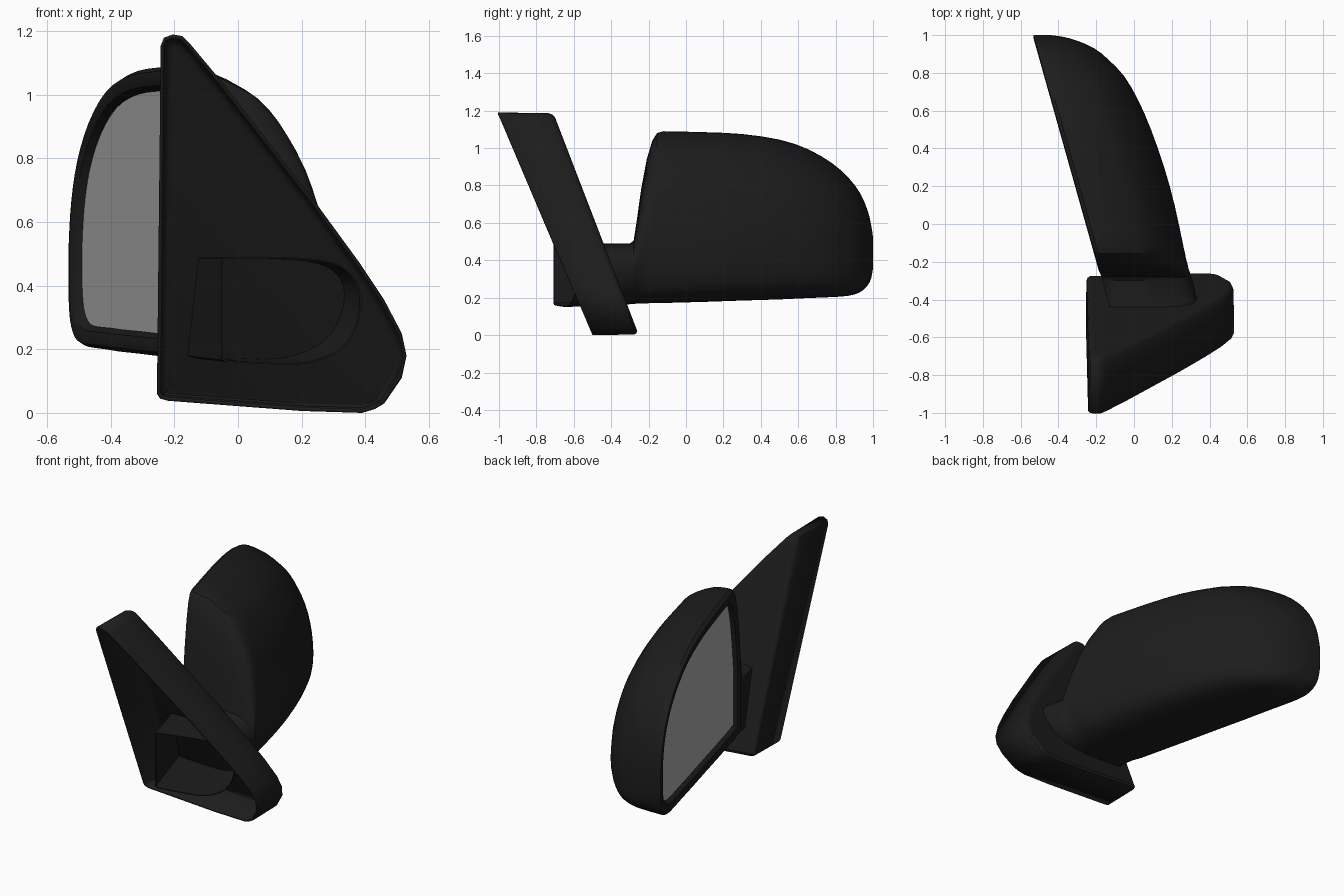
import bpy, bmesh, math
from mathutils import Vector

if "Cube" in bpy.data.objects:
    bpy.data.objects.remove(bpy.data.objects["Cube"])


def material(name, v):
    m = bpy.data.materials.new(name)
    m.diffuse_color = (v, v, v, 1)
    m.use_nodes = True
    m.node_tree.nodes["Principled BSDF"].inputs["Base Color"].default_value = m.diffuse_color
    return m


BLACK = material("black_plastic", 0.012)
GREY = material("mirror_grey", 0.42)


def build(name, rings, mat, cap_start=False, cap_end=False, skip=None, angle=35):
    """Loft closed rings of equal length into one smooth object."""
    bm = bmesh.new()
    vs = [[bm.verts.new(p) for p in r] for r in rings]
    n = len(rings[0])
    for j in range(len(vs) - 1):
        for i in range(n):
            if skip and skip(j, i):
                continue
            k = (i + 1) % n
            bm.faces.new((vs[j][i], vs[j][k], vs[j + 1][k], vs[j + 1][i]))
    if cap_start:
        bm.faces.new(vs[0])
    if cap_end:
        bm.faces.new(vs[-1])
    bmesh.ops.recalc_face_normals(bm, faces=bm.faces)
    me = bpy.data.meshes.new(name)
    bm.to_mesh(me)
    bm.free()
    me.materials.append(mat)
    ob = bpy.data.objects.new(name, me)
    bpy.context.collection.objects.link(ob)
    bpy.ops.object.select_all(action='DESELECT')
    ob.select_set(True)
    bpy.context.view_layer.objects.active = ob
    bpy.ops.object.shade_smooth_by_angle(angle=math.radians(angle))
    return ob


def refine(rows):
    """Insert smooth midpoints between neighbouring rows."""
    out = []
    for i in range(len(rows) - 1):
        a, b, c, d = (rows[min(max(k, 0), len(rows) - 1)] for k in (i - 1, i, i + 1, i + 2))
        out += [b, tuple((-p + 9 * q + 9 * r - s) / 16 for p, q, r, s in zip(a, b, c, d))]
    return out + [rows[-1]]


# Triangular mounting plate: hollow shell, open at the front, leaning forward
outline = [(-.255, .06), (-.243, 1.155), (-.233, 1.18), (-.205, 1.19), (-.175, 1.185), (-.15, 1.16),
           (-.05, 1.04), (.24, .667), (.38, .475), (.46, .355), (.515, .25), (.53, .18),
           (.515, .11), (.46, .03), (.43, .012), (.39, .0), (.2, .006), (-.22, .038), (-.245, .045)]


def inset(pts, d):
    res = []
    for i, p in enumerate(pts):
        a, b = Vector(pts[i - 1]), Vector(pts[(i + 1) % len(pts)])
        t = (b - a).normalized()
        res.append((p[0] + t.y * d, p[1] - t.x * d))
    return res


def plate_ring(t, d):
    res = []
    for x, z in inset(outline, d):
        front, back = -.5 - .424 * z, -.252 - .385 * z
        res.append((x, front + (back - front) * t, z))
    return res


plate = build("mounting_plate", [plate_ring(0, 0), plate_ring(.9, .003), plate_ring(.96, .009),
                                 plate_ring(1, .024), plate_ring(1, .04)], BLACK, cap_end=True)
sol = plate.modifiers.new("thickness", 'SOLIDIFY')
sol.thickness = .012
sol.offset = -1

# Cross-sections (0..1 from glass side to back, 0..1 from bottom to top)
HOUSING = [(0, .985), (.04, 1), (.25, .985), (.5, .92), (.64, .86), (.76, .77), (.87, .66), (.95, .52),
           (.99, .38), (1, .24), (.97, .12), (.87, .04), (.6, 0), (.04, 0), (0, .015)]
ARM = [(0, .985), (.04, 1), (.25, 1), (.45, 1), (.6, .99), (.74, .97), (.86, .92), (.95, .82),
       (1, .65), (.98, .4), (.89, .18), (.72, .05), (.5, 0), (.04, .03), (0, .05)]
HOUSING, ARM = ([p[0]] + refine(p[1:-1]) + [p[-1]] for p in (HOUSING, ARM))
# y, back x, bottom z, top z, blend from arm to housing
STATIONS = [(-.45, .345, .158, .49, 0), (-.30, .31, .165, .49, 0),
            (-.28, .305, .167, .505, .03), (-.265, .30, .168, .60, .18), (-.24, .29, .169, .78, .48),
            (-.21, .283, .17, .94, .75), (-.18, .275, .172, 1.04, .92),
            (-.155, .27, .173, 1.08, 1), (-.12, .262, .174, 1.09, 1),
            (.1, .215, .18, 1.085, 1), (.3, .16, .187, 1.075, 1), (.5, .09, .193, 1.045, 1),
            (.65, .025, .2, .995, 1), (.78, -.05, .205, .92, 1), (.87, -.135, .212, .84, 1),
            (.93, -.21, .23, .76, 1), (.97, -.30, .265, .67, 1), (.99, -.37, .305, .59, 1),
            (1.0, -.44, .36, .52, 1)]
STATIONS = STATIONS[:8] + refine(STATIONS[8:])


def rim_x(y):
    return -.176 - .281 * (y + .27)


def section(y, xb, z0, z1, t, shrink=0):
    x0 = rim_x(y) + shrink
    xb, z0, z1 = xb - shrink, z0 + shrink, z1 - shrink
    return [(x0 + (xb - x0) * (a[0] + (h[0] - a[0]) * t), y, z0 + (z1 - z0) * (a[1] + (h[1] - a[1]) * t))
            for a, h in zip(ARM, HOUSING)]


def arm_end(shrink):
    """Open arm end, cut square to the arm's slanted axis."""
    return [(x, -.71 + .28 * (x + .06), z) for x, _, z in section(-.71, .388, .15, .49, 0, shrink)]


# Housing and hollow arm in one loft, open where the glass sits
inner = [section(-.29, .31, .165, .49, 0, .005), arm_end(.005), arm_end(0)]
rings = inner + [section(*s) for s in STATIONS]
START = 3
last = len(HOUSING) - 1
build("housing_and_arm", rings, BLACK, cap_start=True, cap_end=True,
      skip=lambda j, i: i == last and j >= START + len(inner))

# Rim around the glass, stepping inward to the recess
secs = [section(*s) for s in STATIONS[START:]]
edge = [s[0] for s in secs] + [s[-1] for s in reversed(secs)]
CY, CZ = .37, .62


def rim_ring(d, depth):
    res = []
    for _, y, z in edge:
        yy = CY + (y - CY) * (1 - d / .63)
        zz = CZ + (z - CZ) * (1 - d / .45)
        res.append((rim_x(yy) + depth, yy, zz))
    return res


build("glass_rim", [rim_ring(0, 0), rim_ring(.02, -.004), rim_ring(.045, .004), rim_ring(.062, .035)], BLACK)

# Mirror glass
build("mirror_glass", [rim_ring(.06, .034), rim_ring(.06, .026)], GREY, cap_start=True, cap_end=True)
